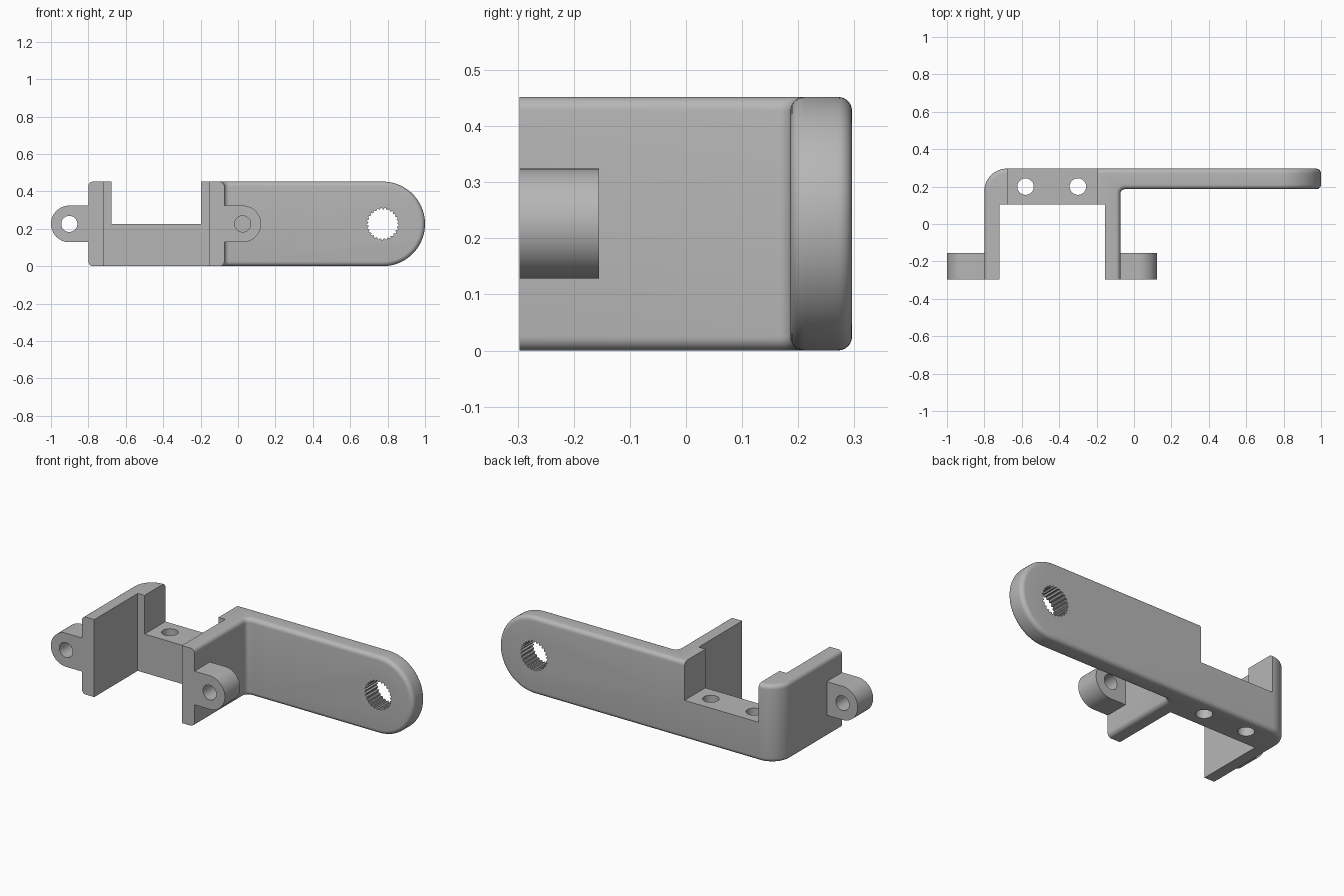
import bpy, bmesh
from math import sin, cos, pi, radians

cube = bpy.data.objects.get("Cube")
if cube:
    bpy.data.objects.remove(cube, do_unlink=True)

H = 0.452                     # overall height
MID = H / 2
BACK, FRONT = 0.296, -0.297
ARM_FRONT = 0.186             # front face of the arm
OUT_L, IN_L = -0.80, -0.72    # left-hand wall
IN_R, OUT_R = -0.155, -0.073  # right-hand wall
U_BACK = 0.104                # inside back of the channel
ARM_X = 1 - MID               # centre of the rounded arm end
R_EDGE = 0.025

grey = bpy.data.materials.new("grey plastic")
grey.use_nodes = True
colour = (0.47, 0.47, 0.47, 1)
grey.diffuse_color = colour
grey.node_tree.nodes["Principled BSDF"].inputs["Base Color"].default_value = colour


def arc(cx, cy, r, a0, a1, n):
    """Points on an arc, angles in degrees."""
    return [(cx + r * cos(radians(a0 + (a1 - a0) * i / n)),
             cy + r * sin(radians(a0 + (a1 - a0) * i / n))) for i in range(n + 1)]


def circle(cx, cy, r, n=40):
    return arc(cx, cy, r, 0, 360, n)[:-1]


def rect(x0, x1, y0, y1):
    return [(x0, y0), (x1, y0), (x1, y1), (x0, y1)]


def prism(name, points, axis, lo, hi):
    """Extrude a flat profile along y or z."""
    place = (lambda p, d: (p[0], d, p[1])) if axis == "y" else (lambda p, d: (p[0], p[1], d))
    bm = bmesh.new()
    a = [bm.verts.new(place(p, lo)) for p in points]
    b = [bm.verts.new(place(p, hi)) for p in points]
    bm.faces.new(a)
    bm.faces.new(b)
    for i in range(len(a)):
        j = (i + 1) % len(a)
        bm.faces.new((a[i], a[j], b[j], b[i]))
    bmesh.ops.recalc_face_normals(bm, faces=bm.faces)
    mesh = bpy.data.meshes.new(name)
    bm.to_mesh(mesh)
    bm.free()
    mesh.materials.append(grey)
    obj = bpy.data.objects.new(name, mesh)
    bpy.context.collection.objects.link(obj)
    return obj


def activate(obj):
    bpy.ops.object.select_all(action="DESELECT")
    obj.select_set(True)
    bpy.context.view_layer.objects.active = obj


def combine(obj, cutter, operation="DIFFERENCE"):
    """Apply a boolean and discard the cutter."""
    activate(obj)
    mod = obj.modifiers.new("cut", "BOOLEAN")
    mod.operation = operation
    mod.solver = "EXACT"
    mod.object = cutter
    bpy.ops.object.modifier_apply(modifier=mod.name)
    bpy.data.objects.remove(cutter, do_unlink=True)


# Bracket: channel and arm drawn as one plan outline
plan = [(OUT_L, FRONT), (IN_L, FRONT), (IN_L, U_BACK), (IN_R, U_BACK),
        (IN_R, FRONT), (OUT_R, FRONT)]
plan += arc(OUT_R + R_EDGE, ARM_FRONT - R_EDGE, R_EDGE, 180, 90, 6)
plan += [(1.1, ARM_FRONT), (1.1, BACK)]
plan += arc(OUT_L + 0.12, BACK - 0.12, 0.12, 90, 180, 16)
bracket = prism("bracket", plan, "z", 0, H)

# Round end of the arm
end_shape = [(-1.2, H + 0.1), (-1.2, -0.1), (0.6, -0.1), (0.6, 0)]
end_shape += arc(ARM_X, MID, MID, -90, 90, 48) + [(0.6, H), (0.6, H + 0.1)]
combine(bracket, prism("end_cutter", end_shape, "y", -1, 1), "INTERSECT")

# Soften the outer rims; the channel and front ends stay sharp
bm = bmesh.new()
bm.from_mesh(bracket.data)
bmesh.ops.remove_doubles(bm, verts=bm.verts, dist=0.0002)
bmesh.ops.dissolve_limit(bm, angle_limit=0.01, verts=bm.verts, edges=bm.edges)


def is_rim(edge):
    a, b = (v.co for v in edge.verts)
    m = (a + b) / 2
    inside = IN_L - 0.01 < m.x < IN_R + 0.01 and m.y < U_BACK + 0.01
    front = m.y < FRONT + 0.01
    return (len(edge.link_faces) == 2 and edge.calc_face_angle() > 0.7
            and abs(a.z - b.z) < 0.4 and not inside and not front)


bmesh.ops.bevel(bm, geom=[e for e in bm.edges if is_rim(e)], offset=R_EDGE,
                offset_type="OFFSET", segments=6, profile=0.5,
                affect="EDGES", clamp_overlap=False)
bm.to_mesh(bracket.data)
bm.free()

# Open notch through the back, with two screw holes in its floor
combine(bracket, prism("notch_cutter", rect(-0.676, -0.198, -0.1, 0.5), "z", MID, 1))
for x in (-0.58, -0.30):
    combine(bracket, prism("screw_cutter", circle(x, 0.2, 0.044), "z", -0.1, 0.4))

# Splined shaft hole in the arm
TEETH = 25
spline = []
for i in range(TEETH):
    for part, r in ((0, 0.078), (0.25, 0.078), (0.5, 0.086), (0.75, 0.086)):
        t = 2 * pi * (i + part) / TEETH
        spline.append((ARM_X + r * cos(t), MID + r * sin(t)))
combine(bracket, prism("spline_cutter", spline, "y", 0.1, 0.4))

# Round mounting lugs on the outside of both walls
R_LUG = 0.098
parts = [bracket]
for name, wall, cx, side in (("right_lug", OUT_L, -0.902, -1), ("left_lug", OUT_R, 0.025, 1)):
    outline = arc(cx, MID, R_LUG, 90, 90 - side * 180, 32)
    outline += [(wall, MID - R_LUG), (wall, MID + R_LUG)]
    lug = prism(name, outline, "y", FRONT, -0.155)
    combine(lug, prism("pin_cutter", circle(cx, MID, 0.043), "y", -0.5, 0))
    parts.append(lug)

for obj in parts:
    activate(obj)
    bpy.ops.object.shade_smooth_by_angle(angle=radians(30))
